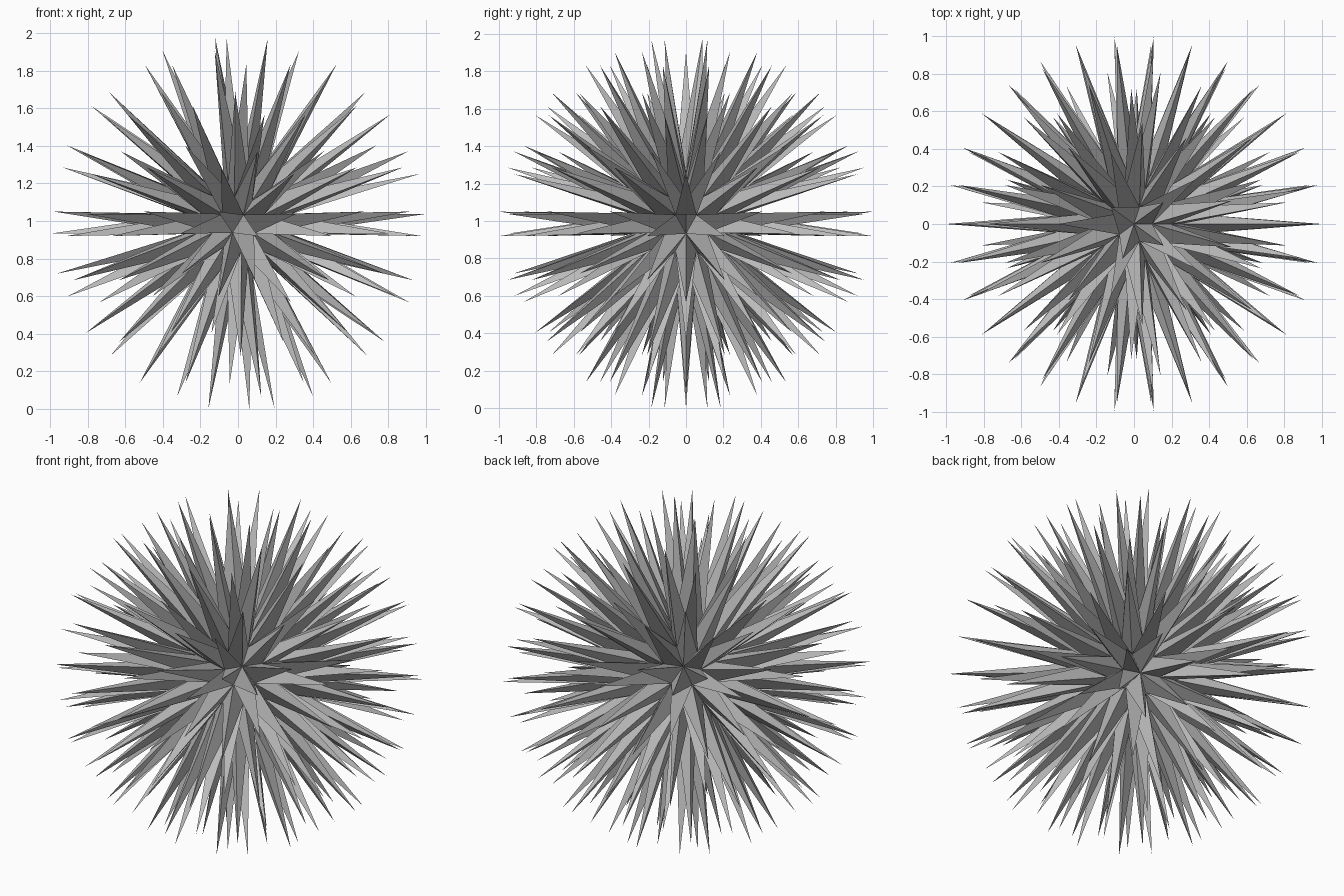
import bpy
import bmesh
from mathutils import Vector

CORE_RADIUS = 0.28
TIP_RADIUS = 1.004
CENTRE = Vector((0, 0, 0.985))

cube = bpy.data.objects.get("Cube")
if cube:
    bpy.data.objects.remove(cube, do_unlink=True)

# Plain grey surface
grey = bpy.data.materials.new("plain_grey")
grey.use_nodes = True
colour = (0.5, 0.5, 0.5, 1)
grey.diffuse_color = colour
grey.node_tree.nodes["Principled BSDF"].inputs["Base Color"].default_value = colour

# Core: icosahedron with every face split into nine triangles
bm = bmesh.new()
bmesh.ops.create_icosphere(bm, subdivisions=1, radius=1)
bmesh.ops.subdivide_edges(bm, edges=bm.edges[:], cuts=2, use_grid_fill=True)
bmesh.ops.triangulate(bm, faces=[f for f in bm.faces if len(f.verts) > 3])
for v in bm.verts:
    v.co = v.co.normalized() * CORE_RADIUS

# Two neighbouring faces by the top share one broader spike
direction = Vector((-0.14, 0.1, 0.98)).normalized()
shared = max(bm.edges, key=lambda e: (e.verts[0].co + e.verts[1].co).normalized().dot(direction))
bmesh.ops.dissolve_edges(bm, edges=[shared], use_verts=False)

# Spikes: pull the middle of every face outward
tips = bmesh.ops.poke(bm, faces=bm.faces[:])["verts"]
for v in tips:
    v.co = v.co.normalized() * TIP_RADIUS
bmesh.ops.recalc_face_normals(bm, faces=bm.faces[:])
bmesh.ops.translate(bm, verts=bm.verts[:], vec=CENTRE)

mesh = bpy.data.meshes.new("spiky_ball")
bm.to_mesh(mesh)
bm.free()
mesh.materials.append(grey)
ball = bpy.data.objects.new("spiky_ball", mesh)
bpy.context.collection.objects.link(ball)
